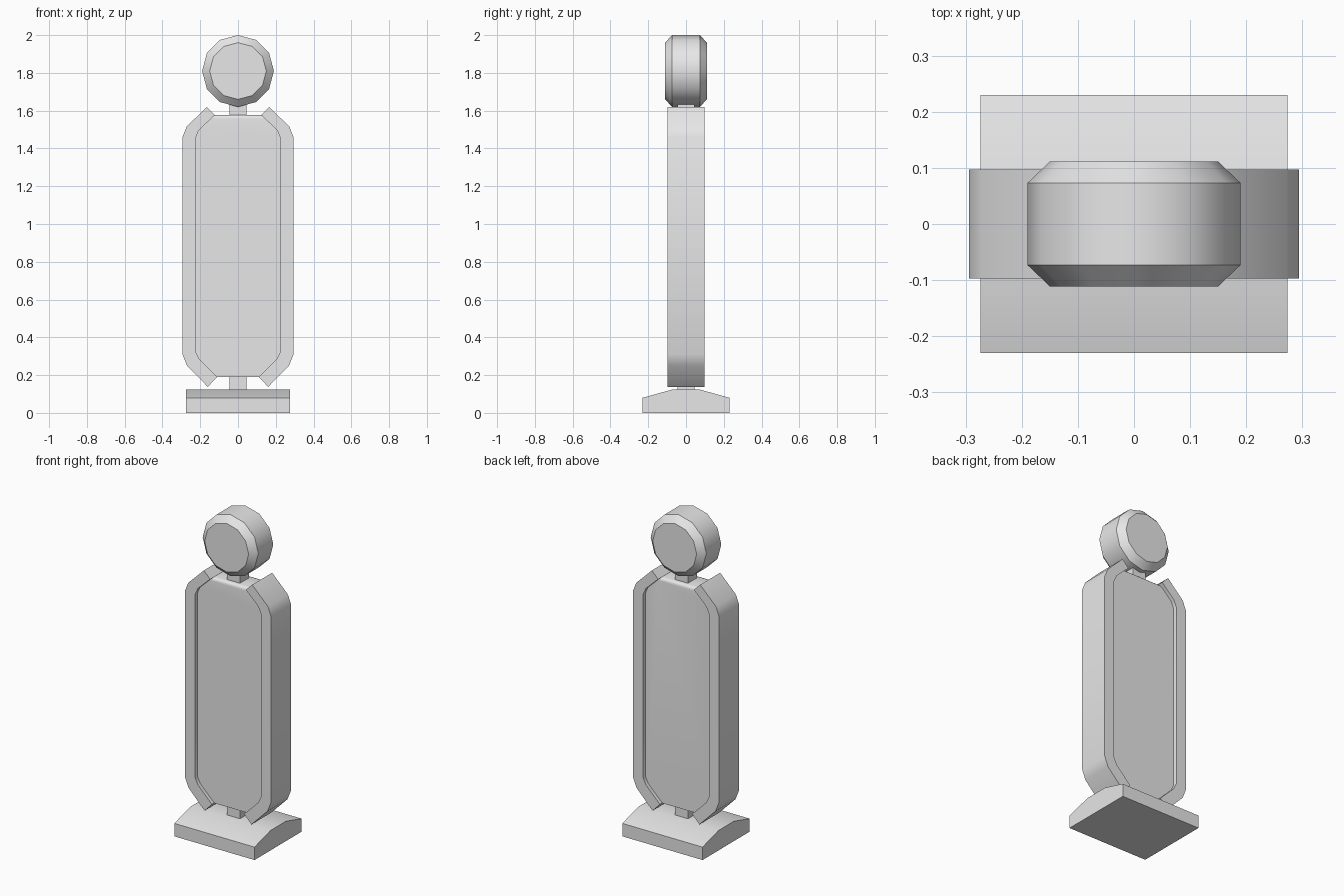
import bpy
import bmesh
import math
from mathutils import Matrix, Vector

cube = bpy.data.objects.get("Cube")
if cube:
    bpy.data.objects.remove(cube, do_unlink=True)

GREY = (0.8, 0.8, 0.8, 1.0)
mat = bpy.data.materials.new("plain grey")
mat.use_nodes = True
mat.diffuse_color = GREY
mat.node_tree.nodes["Principled BSDF"].inputs["Base Color"].default_value = GREY


def finish(name, bm, angle=35):
    """Turn a bmesh into a named, shaded object."""
    bmesh.ops.recalc_face_normals(bm, faces=bm.faces)
    mesh = bpy.data.meshes.new(name)
    bm.to_mesh(mesh)
    bm.free()
    mesh.materials.append(mat)
    obj = bpy.data.objects.new(name, mesh)
    bpy.context.collection.objects.link(obj)
    bpy.ops.object.select_all(action="DESELECT")
    obj.select_set(True)
    bpy.context.view_layer.objects.active = obj
    bpy.ops.object.shade_smooth_by_angle(angle=math.radians(angle))
    return obj


def prism(outline, half, axis="y"):
    """Extrude a (side, height) outline symmetrically along x or y."""
    bm = bmesh.new()
    if axis == "y":
        verts = [bm.verts.new((s, -half, z)) for s, z in outline]
        move = Vector((0, 2 * half, 0))
    else:
        verts = [bm.verts.new((-half, s, z)) for s, z in outline]
        move = Vector((2 * half, 0, 0))
    face = bm.faces.new(verts)
    result = bmesh.ops.extrude_face_region(bm, geom=[face], use_keep_orig=True)
    moved = [g for g in result["geom"] if isinstance(g, bmesh.types.BMVert)]
    bmesh.ops.translate(bm, verts=moved, vec=move)
    return bm


# Base with a low sloped top
half_base = [(0.23, 0), (0.23, 0.08), (0.075, 0.123)]
base_outline = half_base + [(-y, z) for y, z in reversed(half_base)]
finish("base", prism(base_outline, 0.274, "x"))

# Square posts below and above the panel
for name, low, high in (("lower_post", 0.1, 0.2), ("upper_post", 1.56, 1.66)):
    finish(name, prism([(-0.045, low), (0.045, low), (0.045, high), (-0.045, high)], 0.045))

# Curved side rails, one on each side
outer = [(0.165, 1.62), (0.272, 1.515), (0.294, 1.46),
         (0.294, 0.31), (0.27, 0.25), (0.16, 0.138)]
inner = [(0.11, 0.19), (0.205, 0.285), (0.225, 0.325),
         (0.225, 1.455), (0.207, 1.497), (0.122, 1.577)]
for name, side in (("left_rail", 1), ("right_rail", -1)):
    finish(name, prism([(side * x, z) for x, z in outer + inner], 0.0975))

# Panel between the rails, with softened top edges
panel_outline = inner + [(-x, z) for x, z in reversed(inner)]
bm = prism(panel_outline, 0.075)
top_edges = [e for e in bm.edges
             if all(v.co.z > 1.57 for v in e.verts)
             and abs(e.verts[0].co.y - e.verts[1].co.y) < 0.01]
bmesh.ops.bevel(bm, geom=top_edges, offset=0.02, segments=3, profile=0.5, affect="EDGES")
finish("panel", bm)

# Twelve-sided round head with chamfered rims
bm = bmesh.new()
bmesh.ops.create_cone(bm, cap_ends=True, segments=12, radius1=0.19, radius2=0.19, depth=0.146)
caps = [f for f in bm.faces if len(f.verts) == 12]
for cap in caps:
    step = math.copysign(0.038, cap.calc_center_median().z)
    ring = bmesh.ops.extrude_face_region(bm, geom=[cap])["geom"]
    bmesh.ops.delete(bm, geom=[cap], context="FACES_ONLY")
    for v in [g for g in ring if isinstance(g, bmesh.types.BMVert)]:
        v.co = (v.co.x * 0.79, v.co.y * 0.79, v.co.z + step)
bmesh.ops.transform(bm, verts=bm.verts,
                    matrix=Matrix.Translation((0, 0, 1.81)) @ Matrix.Rotation(math.pi / 2, 4, "X"))
finish("round_head", bm)
